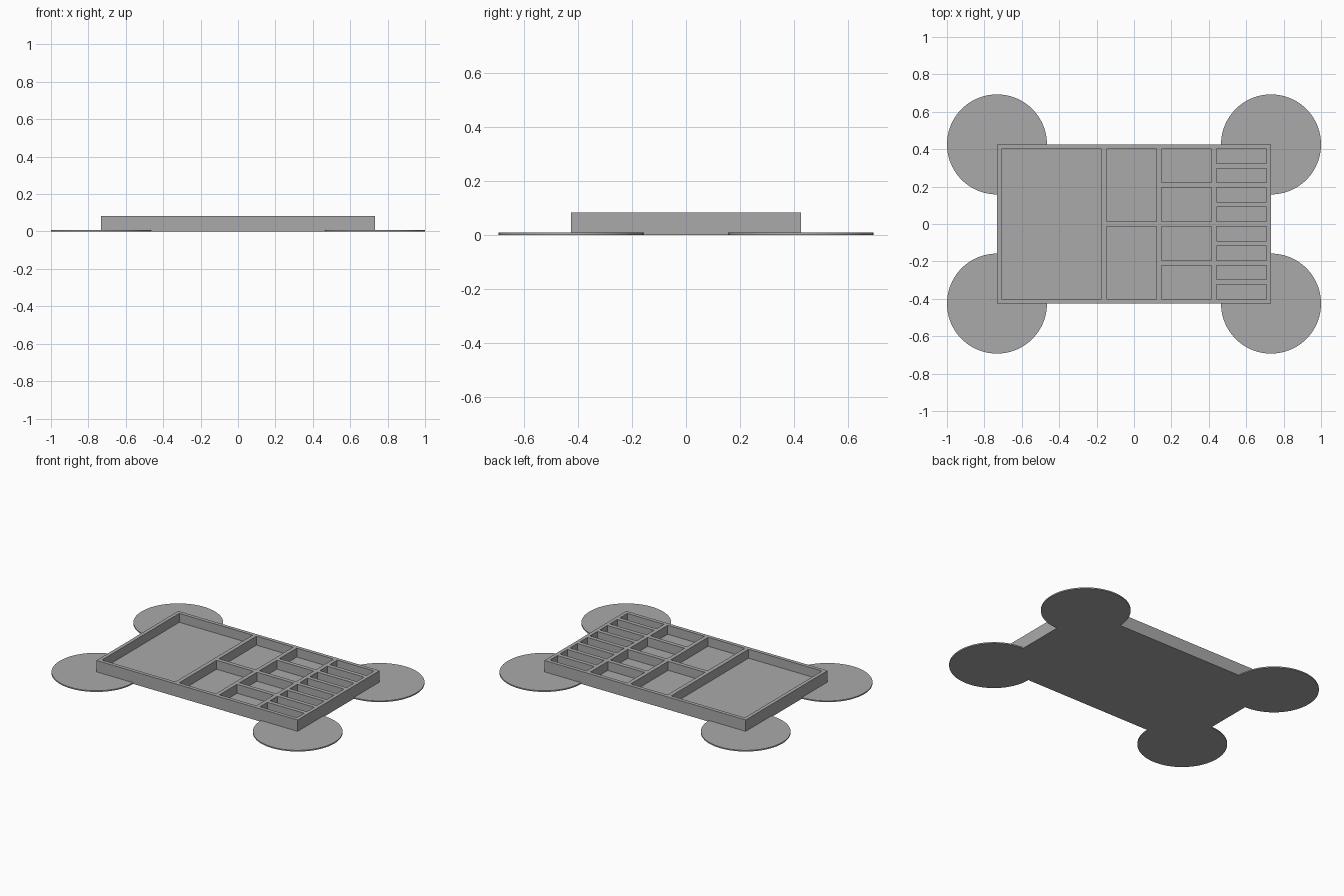
import bpy
import bmesh
from mathutils import Matrix

if "Cube" in bpy.data.objects:
    bpy.data.objects.remove(bpy.data.objects["Cube"], do_unlink=True)

U = 2 / 149.6                      # one design unit
RIM, WALL, FLOOR, HEIGHT = 1.8 * U, 2 * U, 1.8 * U, 6.2 * U
DISC_R, DISC_H = 20 * U, 0.6 * U
HALF_X, HALF_Y = 1 - DISC_R, 0.4255

grey = bpy.data.materials.new("plain grey")
grey.use_nodes = True
colour = (0.4, 0.4, 0.4, 1)
grey.diffuse_color = colour
grey.node_tree.nodes["Principled BSDF"].inputs["Base Color"].default_value = colour


def add_box(bm, x0, x1, y0, y1, z0, z1):
    mat = Matrix.Translation(((x0 + x1) / 2, (y0 + y1) / 2, (z0 + z1) / 2))
    bmesh.ops.create_cube(bm, size=1, matrix=mat @ Matrix.Diagonal((x1 - x0, y1 - y0, z1 - z0, 1)))


def make_object(name, bm):
    mesh = bpy.data.meshes.new(name)
    bm.to_mesh(mesh)
    bm.free()
    mesh.materials.append(grey)
    obj = bpy.data.objects.new(name, mesh)
    bpy.context.scene.collection.objects.link(obj)
    return obj


# Solid tray block
bm = bmesh.new()
add_box(bm, -HALF_X, HALF_X, -HALF_Y, HALF_Y, 0, HEIGHT)
tray = make_object("tray", bm)

# Pockets: each column has a width and a number of equal rows
bm = bmesh.new()
x = -HALF_X + RIM
inner = 2 * (HALF_Y - RIM)
for width, rows in ((40, 1), (20, 2), (20, 4), (20, 8)):
    depth = (inner - (rows - 1) * WALL) / rows
    for row in range(rows):
        y = -inner / 2 + row * (depth + WALL)
        add_box(bm, x, x + width * U, y, y + depth, FLOOR, HEIGHT + 0.1)
    x += width * U + WALL
cutter = make_object("pocket_cutter", bm)
cutter.hide_render = True

# Cut the pockets, then drop the cutter
cut = tray.modifiers.new("pockets", "BOOLEAN")
cut.operation, cut.solver, cut.object = "DIFFERENCE", "EXACT", cutter
bpy.context.view_layer.objects.active = tray
bpy.ops.object.modifier_apply(modifier=cut.name)
bpy.data.objects.remove(cutter, do_unlink=True)

# Thin round pads centred on the tray corners
for side, sx in (("left", 1), ("right", -1)):
    for end, sy in (("front", -1), ("back", 1)):
        bm = bmesh.new()
        bmesh.ops.create_cone(bm, cap_ends=True, segments=96, radius1=DISC_R, radius2=DISC_R,
                              depth=DISC_H,
                              matrix=Matrix.Translation((sx * HALF_X, sy * HALF_Y, DISC_H / 2)))
        make_object(f"{end}_{side}_corner_pad", bm)
